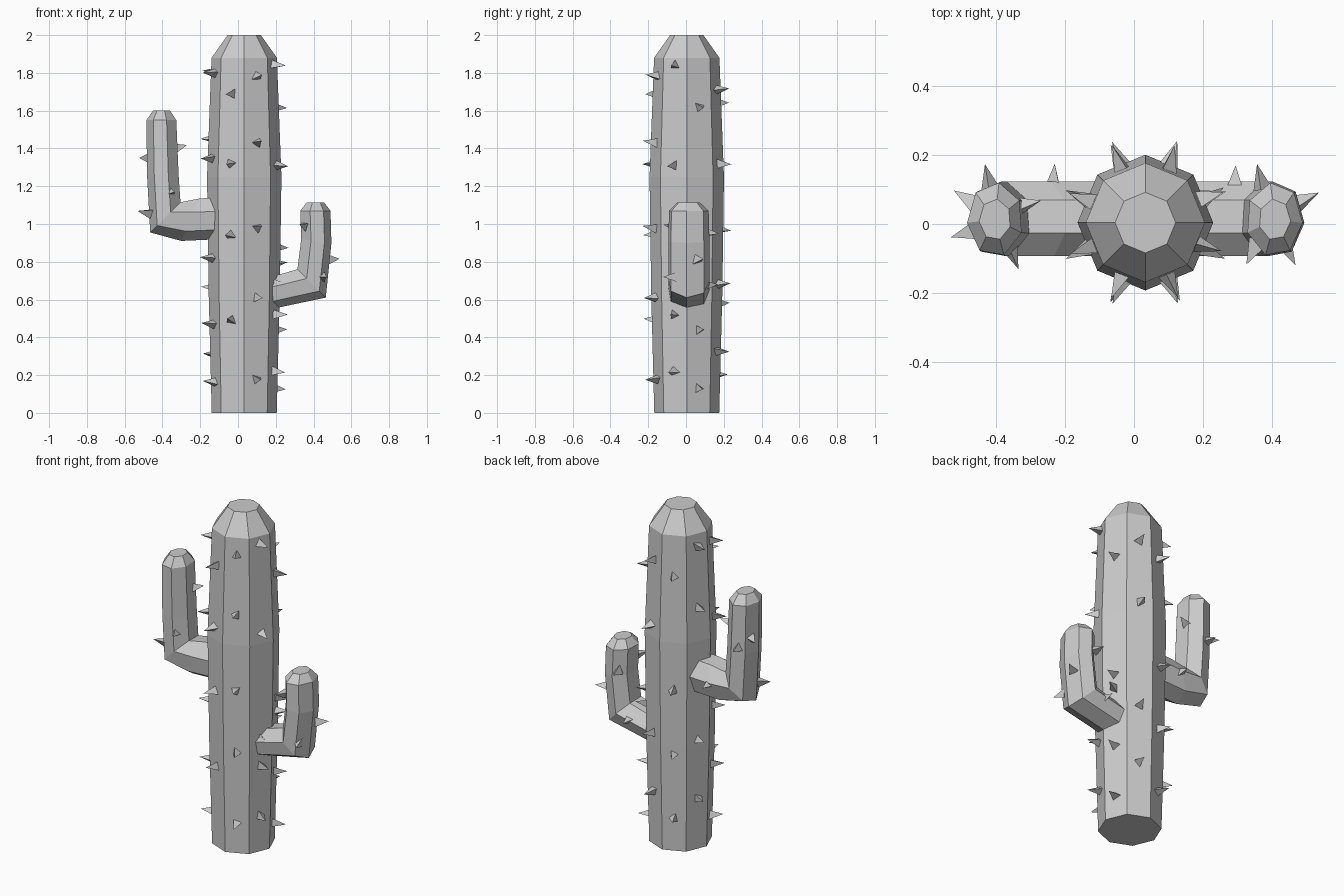
import bpy, bmesh, math, random
from mathutils import Vector, Matrix

if "Cube" in bpy.data.objects:
    bpy.data.objects.remove(bpy.data.objects["Cube"])

random.seed(4)
CX, CY = 0.033, 0.004


def finish(bm, name):
    bmesh.ops.recalc_face_normals(bm, faces=bm.faces)
    mesh = bpy.data.meshes.new(name)
    bm.to_mesh(mesh)
    bm.free()
    obj = bpy.data.objects.new(name, mesh)
    bpy.context.collection.objects.link(obj)
    return obj


def loft(name, rings):
    """Skin a list of point rings and close both ends."""
    bm = bmesh.new()
    loops = [[bm.verts.new(p) for p in ring] for ring in rings]
    n = len(loops[0])
    for a, b in zip(loops, loops[1:]):
        for i in range(n):
            j = (i + 1) % n
            bm.faces.new((a[i], a[j], b[j], b[i]))
    bm.faces.new(loops[0])
    bm.faces.new(loops[-1])
    return finish(bm, name)


# Trunk: eight-sided column with a bevelled crown
profile = [(0, 0.172), (0.62, 0.188), (1.25, 0.197), (1.88, 0.173), (2.0, 0.088)]
loft("trunk", [[(CX + r * math.cos(k * math.pi / 4),
                 CY + r * math.sin(k * math.pi / 4), z) for k in range(8)]
               for z, r in profile])


# Arms: seven-sided tubes; each section spans an inner and an outer (x, z) point
def arm(name, sections, mirror):
    rings = []
    for xi, zi, xo, zo, half in sections:
        ring = []
        for k in range(7):
            a = math.radians(-5) + k * math.tau / 7
            t = (math.cos(a) + 0.93) / 1.93
            ring.append((mirror * (xi + (xo - xi) * t),
                         0.013 + half * math.sin(a),
                         zi + (zo - zi) * t))
        rings.append(ring)
    loft(name, rings)


arm("left_arm", [(0.08, 1.14, 0.08, 0.92, 0.112), (0.20, 1.135, 0.30, 0.91, 0.112),
                 (0.305, 1.115, 0.465, 0.955, 0.112), (0.315, 1.26, 0.482, 1.26, 0.112),
                 (0.327, 1.55, 0.485, 1.55, 0.108), (0.36, 1.6, 0.45, 1.6, 0.06)], -1)
arm("right_arm", [(0.12, 0.71, 0.12, 0.535, 0.112), (0.23, 0.735, 0.25, 0.565, 0.112),
                  (0.315, 0.76, 0.465, 0.61, 0.112), (0.335, 0.92, 0.495, 0.90, 0.112),
                  (0.33, 1.07, 0.49, 1.07, 0.108), (0.365, 1.115, 0.455, 1.115, 0.06)], 1)


# Spines: three-sided thorns, base sunk slightly into the surface
def add_spine(bm, base, direction, length=0.085):
    d = Vector(direction).normalized()
    m = (Matrix.Translation(Vector(base) + d * (length / 2 - 0.01))
         @ d.to_track_quat('Z', 'Y').to_matrix().to_4x4()
         @ Matrix.Rotation(random.uniform(0, 2), 4, 'Z'))
    bmesh.ops.create_cone(bm, cap_ends=True, segments=3, radius1=0.032,
                          radius2=0, depth=length, matrix=m)


def trunk_radius(z):
    for (z0, r0), (z1, r1) in zip(profile, profile[1:]):
        if z <= z1:
            return r0 + (r1 - r0) * (z - z0) / (z1 - z0)


# Trunk spines: heights listed per trunk facet
facets = {22.5: (1.62, 0.88, 0.79, 0.44, 0.13), 67.5: (1.71, 1.32, 0.68, 0.33),
          112.5: (1.64, 0.97, 0.58, 0.20), 157.5: (1.81, 1.45, 0.66, 0.31),
          202.5: (1.80, 1.35, 0.82, 0.47, 0.16), 247.5: (1.69, 1.32, 0.94, 0.49),
          292.5: (1.78, 1.43, 0.98, 0.61, 0.18), 337.5: (1.84, 1.31, 0.68, 0.52, 0.22)}
bm = bmesh.new()
for angle, heights in facets.items():
    a = math.radians(angle)
    for z in heights:
        r = trunk_radius(z) * math.cos(math.pi / 8)
        b = a + random.uniform(-0.12, 0.12)
        add_spine(bm, (CX + r * math.cos(a), CY + r * math.sin(a), z),
                  (math.cos(b), math.sin(b), random.uniform(-0.1, 0.15)))
finish(bm, "trunk_spines")

# Arm spines: base point and direction
bm = bmesh.new()
for base, direction in [
        ((-0.47, 0.06, 1.35), (-1, 0.7, 0)), ((-0.33, 0.05, 1.40), (1, 0.3, 0.3)),
        ((-0.36, -0.07, 1.17), (0.4, -1, 0)), ((-0.47, -0.02, 1.06), (-1, -0.3, 0.15)),
        ((-0.23, 0.11, 1.03), (0, 1, 0)), ((-0.42, 0.11, 1.30), (-0.2, 1, 0)),
        ((0.48, 0.06, 0.81), (1, 0.55, 0.1)), ((0.355, -0.06, 0.99), (-0.5, -1, 0.1)),
        ((0.445, -0.06, 0.72), (0.4, -1, 0)), ((0.295, 0.105, 0.68), (0, 1, 0)),
        ((0.37, 0.11, 0.95), (-0.2, 1, 0))]:
    add_spine(bm, base, direction, 0.075)
finish(bm, "arm_spines")
